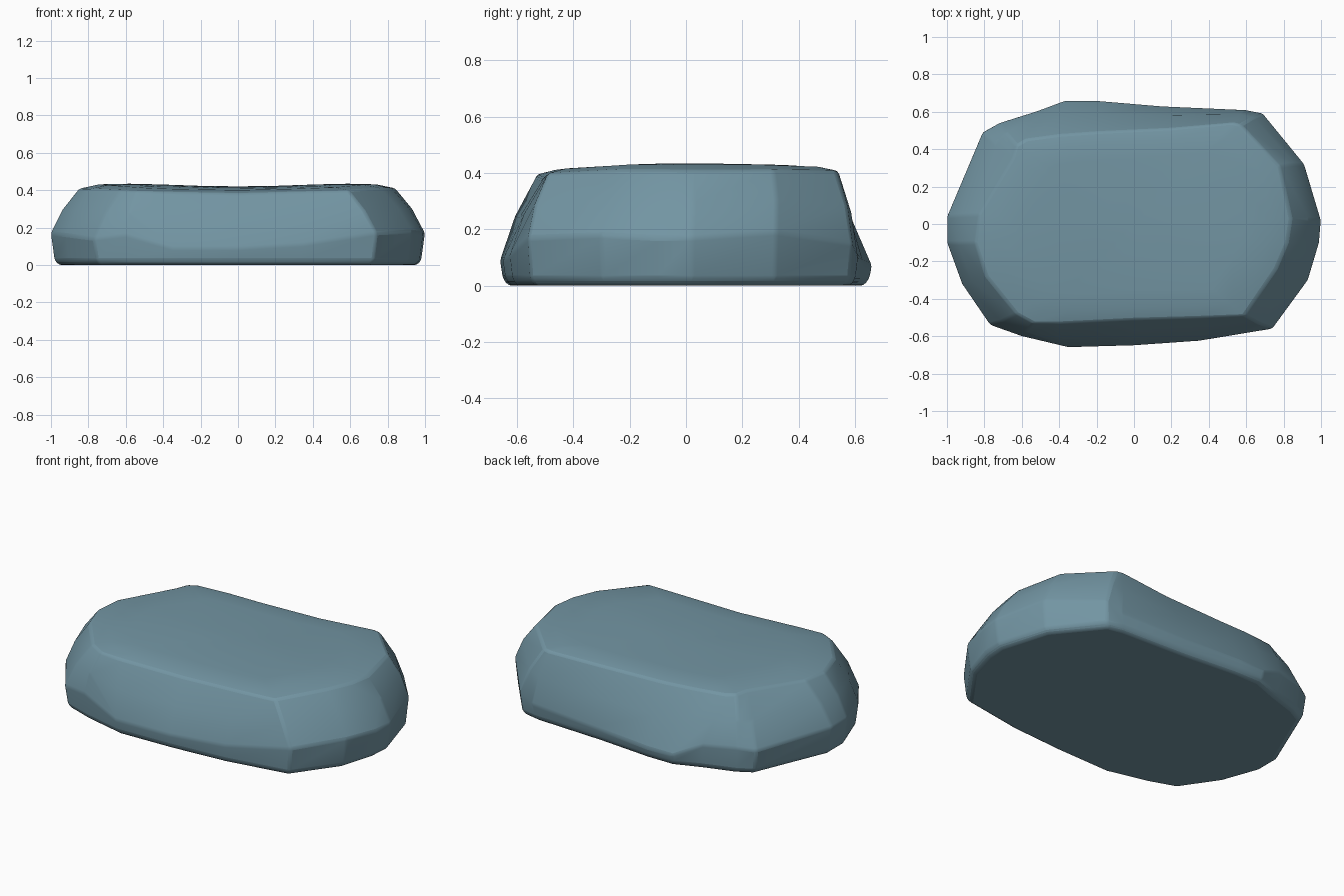
import bpy, bmesh, math

cube = bpy.data.objects.get("Cube")
if cube:
    bpy.data.objects.remove(cube, do_unlink=True)

# Slate blue-grey stone
stone = bpy.data.materials.new("slate_stone")
stone.use_nodes = True
colour = (0.17, 0.30, 0.365, 1)
stone.diffuse_color = colour
stone.node_tree.nodes["Principled BSDF"].inputs["Base Color"].default_value = colour

# Facet corners going round: skirt x, y, height, then shoulder x, y
CORNERS = [
    (1.0, .02, .17, .84, .03), (.91, .32, .19, .78, .31), (.69, .59, .15, .57, .53),
    (.59, .61, .10, .53, .54), (.15, .63, .08, .2, .51), (-.2, .66, .07, -.2, .49),
    (-.37, .66, .07, -.4, .475), (-.53, .6, .15, -.58, .45), (-.72, .54, .16, -.63, .42),
    (-.81, .49, .15, -.65, .35), (-1.0, .04, .17, -.83, .05), (-1.0, -.1, .17, -.85, -.1),
    (-.92, -.32, .16, -.79, -.28), (-.77, -.54, .14, -.63, -.48), (-.6, -.6, .16, -.54, -.53),
    (-.35, -.66, .09, -.4, -.53), (0, -.65, .09, 0, -.51), (.35, -.625, .11, .35, -.5),
    (.74, -.56, .17, .59, -.49), (.93, -.3, .18, .76, -.24), (.99, -.1, .17, .82, -.1),
]


def top_height(x, y):
    """Gently saddled upper surface."""
    return .42 + .08 * x**2 - .11 * x**4 - (.1 if y < 0 else .05) * y**2


def add_ring(bm, points):
    return [bm.verts.new(p) for p in points]


def bridge(bm, lower, upper):
    for i in range(len(lower)):
        j = (i + 1) % len(lower)
        bm.faces.new((lower[i], lower[j], upper[j], upper[i]))


bm = bmesh.new()

# Flat underside, chamfered foot and widest skirt
rings = [
    add_ring(bm, [(x * .955, y * .955, 0) for x, y, z, u, v in CORNERS]),
    add_ring(bm, [(x * .98, y * .985, .025) for x, y, z, u, v in CORNERS]),
    add_ring(bm, [(x, y, z) for x, y, z, u, v in CORNERS]),
]

# Slightly swollen flank between skirt and shoulder
flank = []
for x, y, z, u, v in CORNERS:
    mx, my = (x + u) / 2, (y + v) / 2
    flank.append((mx * 1.015, my * 1.02, (z + top_height(u, v)) / 2))
rings.append(add_ring(bm, flank))

# Shoulder followed by shrinking rings across the saddled top
for scale in (1, .88, .7, .5, .25):
    rings.append(add_ring(bm, [
        (u * scale, v * scale, top_height(u * scale, v * scale) - (.012 if scale == 1 else 0))
        for x, y, z, u, v in CORNERS]))

for lower, upper in zip(rings, rings[1:]):
    bridge(bm, lower, upper)
bm.faces.new(reversed(rings[0]))
centre = bm.verts.new((0, 0, top_height(0, 0)))
for i, vert in enumerate(rings[-1]):
    bm.faces.new((vert, rings[-1][(i + 1) % len(CORNERS)], centre))
bmesh.ops.recalc_face_normals(bm, faces=bm.faces)

mesh = bpy.data.meshes.new("flat_rock")
bm.to_mesh(mesh)
bm.free()
mesh.materials.append(stone)
rock = bpy.data.objects.new("flat_rock", mesh)
bpy.context.collection.objects.link(rock)

# Worn edges
bevel = rock.modifiers.new("worn_edges", "BEVEL")
bevel.width = .012
bevel.segments = 2
bevel.limit_method = "ANGLE"
bevel.angle_limit = math.radians(18)

bpy.ops.object.select_all(action="DESELECT")
rock.select_set(True)
bpy.context.view_layer.objects.active = rock
bpy.ops.object.shade_smooth_by_angle(angle=math.radians(28))
